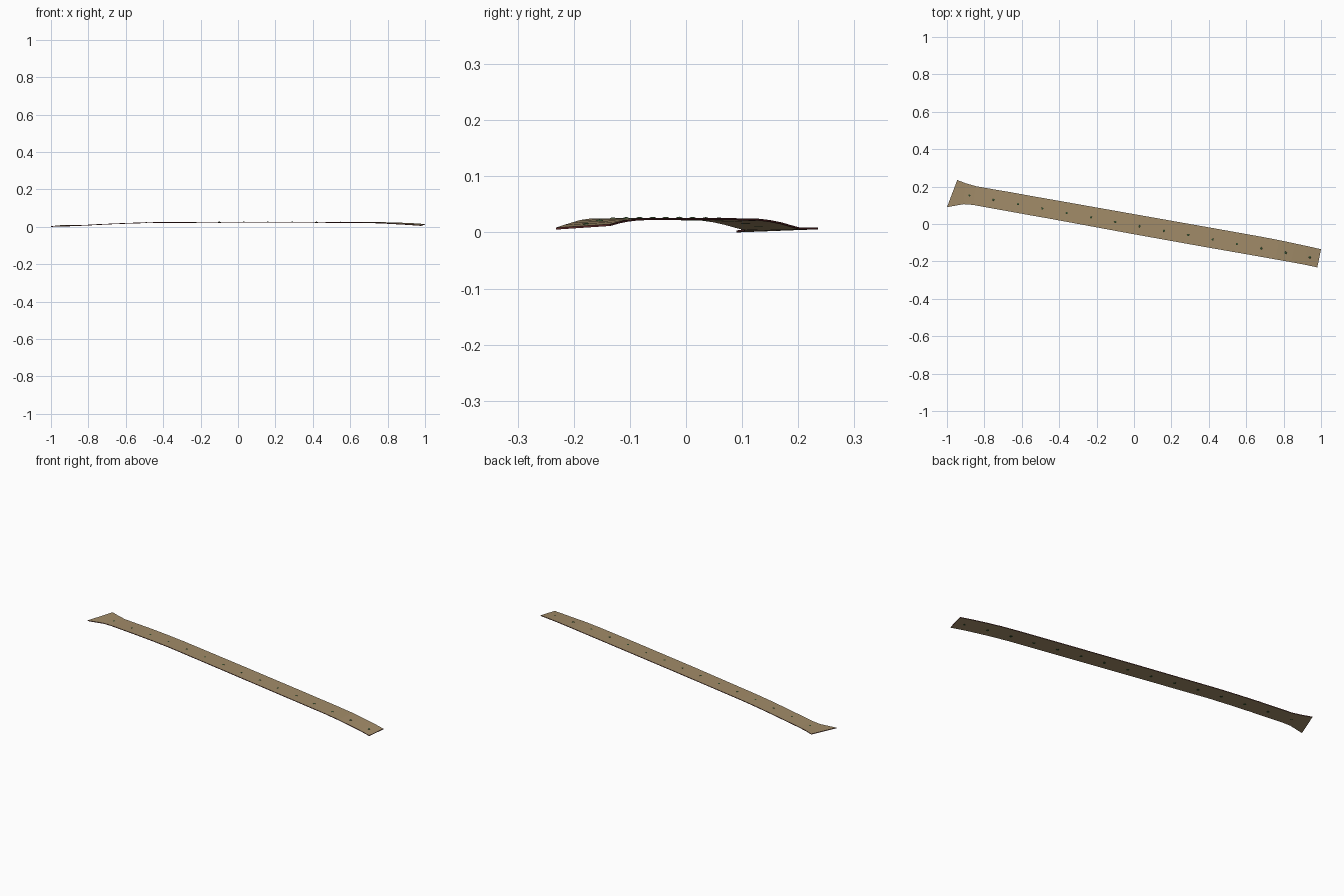
import bpy, bmesh, math

if "Cube" in bpy.data.objects:
    bpy.data.objects.remove(bpy.data.objects["Cube"])


def material(name, rgb):
    m = bpy.data.materials.new(name)
    m.diffuse_color = (*rgb, 1)
    m.use_nodes = True
    m.node_tree.nodes["Principled BSDF"].inputs["Base Color"].default_value = m.diffuse_color
    return m


tan = material("tan_deck", (0.36, 0.26, 0.14))
rim = material("dark_red_rim", (0.10, 0.02, 0.02))
green = material("dark_green", (0.03, 0.07, 0.025))

# Deck stations: far edge (x, y, z) then near edge (x, y, z), top surface
STATIONS = [
    (-0.945, 0.235, 0.009, -1.000, 0.090, 0.0035),
    (-0.900, 0.218, 0.009, -0.910, 0.106, 0.006),
    (-0.845, 0.202, 0.009, -0.860, 0.102, 0.008),
    (-0.760, 0.187, 0.013, -0.778, 0.087, 0.012),
    (-0.660, 0.170, 0.018, -0.678, 0.069, 0.017),
    (-0.550, 0.150, 0.022, -0.568, 0.049, 0.0215),
    (-0.430, 0.129, 0.0245, -0.448, 0.028, 0.0245),
    (0.010, 0.051, 0.026, -0.010, -0.053, 0.026),
    (0.400, -0.018, 0.026, 0.380, -0.123, 0.0255),
    (0.680, -0.068, 0.0255, 0.660, -0.172, 0.0245),
    (0.775, -0.086, 0.0248, 0.755, -0.189, 0.022),
    (0.860, -0.104, 0.0225, 0.840, -0.204, 0.0175),
    (0.930, -0.119, 0.0195, 0.910, -0.217, 0.0135),
    (1.000, -0.135, 0.015, 0.980, -0.232, 0.0085),
]
THICK = 0.0035

# Thin arched deck with flared end
bm = bmesh.new()
rings = []
for s in STATIONS:
    a, b = s[:3], s[3:]
    low = [(p[0], p[1], p[2] - THICK) for p in (b, a)]
    rings.append([bm.verts.new(p) for p in (a, b, *low)])
for r, q in zip(rings, rings[1:]):
    for i in range(4):
        j = (i + 1) % 4
        f = bm.faces.new((r[i], r[j], q[j], q[i]))
        f.material_index = i % 2
for ring in (rings[0], rings[-1]):
    bm.faces.new(ring).material_index = 1
bmesh.ops.recalc_face_normals(bm, faces=bm.faces)
mesh = bpy.data.meshes.new("deck")
bm.to_mesh(mesh)
bm.free()
mesh.materials.append(tan)
mesh.materials.append(rim)
deck = bpy.data.objects.new("deck", mesh)
bpy.context.collection.objects.link(deck)


def centre_height(x):
    mids = [((s[0] + s[3]) / 2, (s[2] + s[5]) / 2) for s in STATIONS]
    for (x0, z0), (x1, z1) in zip(mids, mids[1:]):
        if x <= x1:
            return z0 + (z1 - z0) * (x - x0) / (x1 - x0)
    return mids[-1][1]


# Low dome stud, shared by the whole centre row
bm = bmesh.new()
bmesh.ops.create_uvsphere(bm, u_segments=12, v_segments=8, radius=0.008)
bmesh.ops.bisect_plane(bm, geom=bm.verts[:] + bm.edges[:] + bm.faces[:],
                       plane_co=(0, 0, 0), plane_no=(0, 0, -1), clear_outer=True)
bmesh.ops.holes_fill(bm, edges=[e for e in bm.edges if e.is_boundary])
bmesh.ops.scale(bm, verts=bm.verts, vec=(1, 1, 0.75))
bmesh.ops.recalc_face_normals(bm, faces=bm.faces)
stud_mesh = bpy.data.meshes.new("dome_stud")
bm.to_mesh(stud_mesh)
bm.free()
stud_mesh.materials.append(green)

for i in range(15):
    x = -0.88 + 0.13 * i
    y = 0.153 - 0.0236 * i
    stud = bpy.data.objects.new(f"dome_stud_{i + 1}", stud_mesh)
    stud.location = (x, y, centre_height(x) - THICK - 0.0005)
    bpy.context.collection.objects.link(stud)
